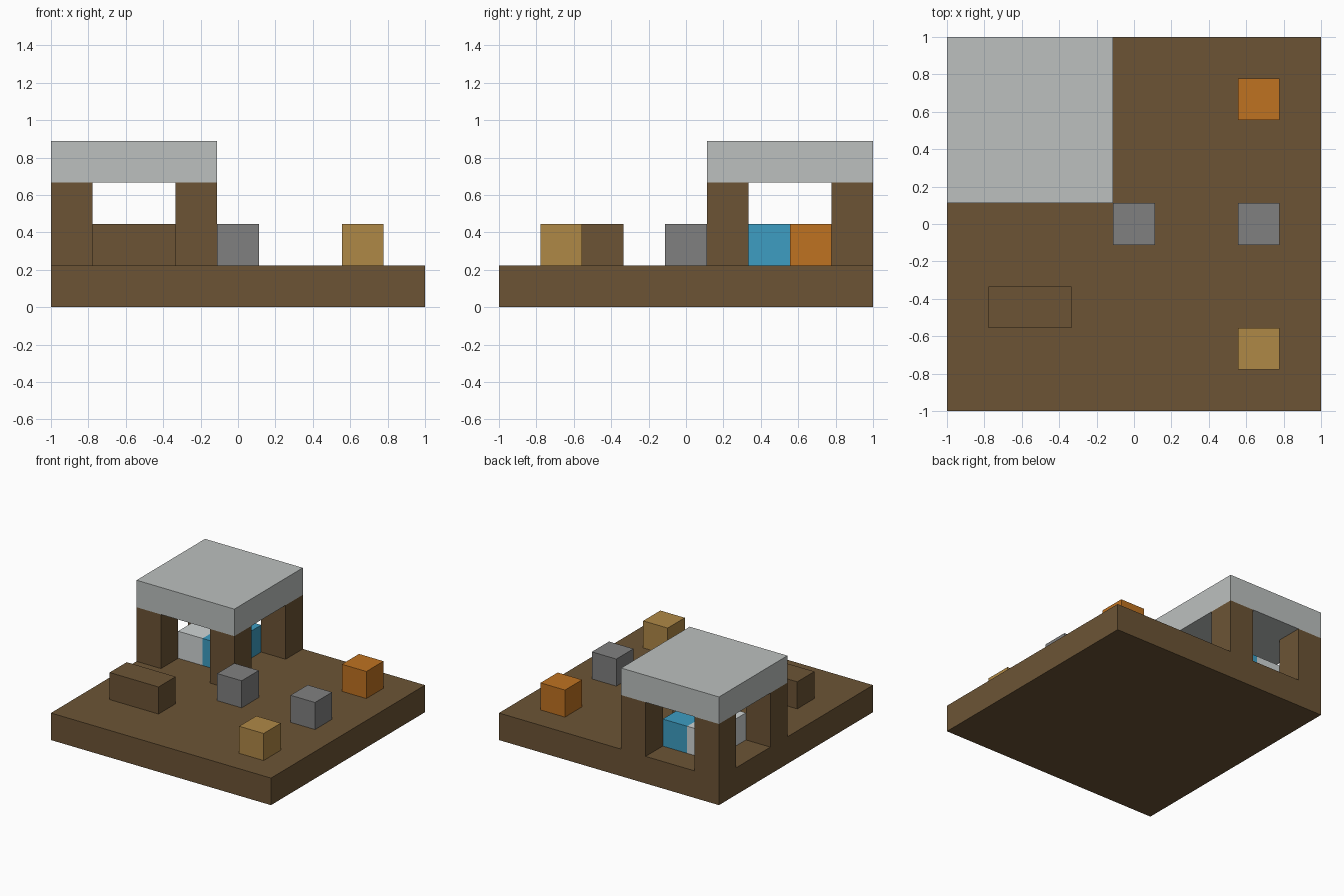
import bpy

default_cube = bpy.data.objects.get("Cube")
if default_cube:
    bpy.data.objects.remove(default_cube, do_unlink=True)

CELLS = 9            # the plot is a square of nine blocks a side
UNIT = 2 / CELLS


def linear(c):
    c /= 255
    return c / 12.92 if c <= 0.04045 else ((c + 0.055) / 1.055) ** 2.4


def material(name, r, g, b):
    mat = bpy.data.materials.new(name)
    colour = (linear(r), linear(g), linear(b), 1)
    mat.diffuse_color = colour
    mat.use_nodes = True
    bsdf = mat.node_tree.nodes["Principled BSDF"]
    bsdf.inputs["Base Color"].default_value = colour
    bsdf.inputs["Roughness"].default_value = 0.9
    return mat


def block(name, cell, size, mat):
    """Box of whole blocks, from its lowest left front cell."""
    bpy.ops.mesh.primitive_cube_add(size=1)
    obj = bpy.context.object
    obj.name = obj.data.name = name
    obj.scale = [s * UNIT for s in size]
    centre = [(c + s / 2) * UNIT for c, s in zip(cell, size)]
    obj.location = (centre[0] - 1, centre[1] - 1, centre[2])
    bpy.ops.object.transform_apply(location=False, rotation=False, scale=True)
    obj.data.materials.append(mat)
    return obj


brown = material("brown wood", 108, 84, 53)
pale = material("pale grey", 188, 192, 191)
white = material("white linen", 208, 213, 213)
blue = material("blue blanket", 61, 157, 194)
grey = material("stone grey", 128, 128, 128)
orange = material("orange", 191, 114, 33)
tan = material("tan wood", 175, 136, 70)

# Ground slab
block("ground", (0, 0, 0), (CELLS, CELLS, 1), brown)

# Open shelter: four posts and a flat roof in the back right corner
for side, x in (("right", 0), ("left", 3)):
    for end, y in (("front", 5), ("back", 8)):
        block(f"{end}_{side}_post", (x, y, 1), (1, 1, 2), brown)
block("roof", (0, 5, 3), (4, 4, 1), pale)

# Bed under the roof
block("bed_pillow", (1, 6, 1), (1, 2, 1), white)
block("bed_blanket", (2, 6, 1), (1, 2, 1), blue)

# Log bench and loose blocks on the ground
block("log_bench", (1, 2, 1), (2, 1, 1), brown)
block("middle_stone", (4, 4, 1), (1, 1, 1), grey)
block("side_stone", (7, 4, 1), (1, 1, 1), grey)
block("orange_block", (7, 7, 1), (1, 1, 1), orange)
block("tan_block", (7, 1, 1), (1, 1, 1), tan)
